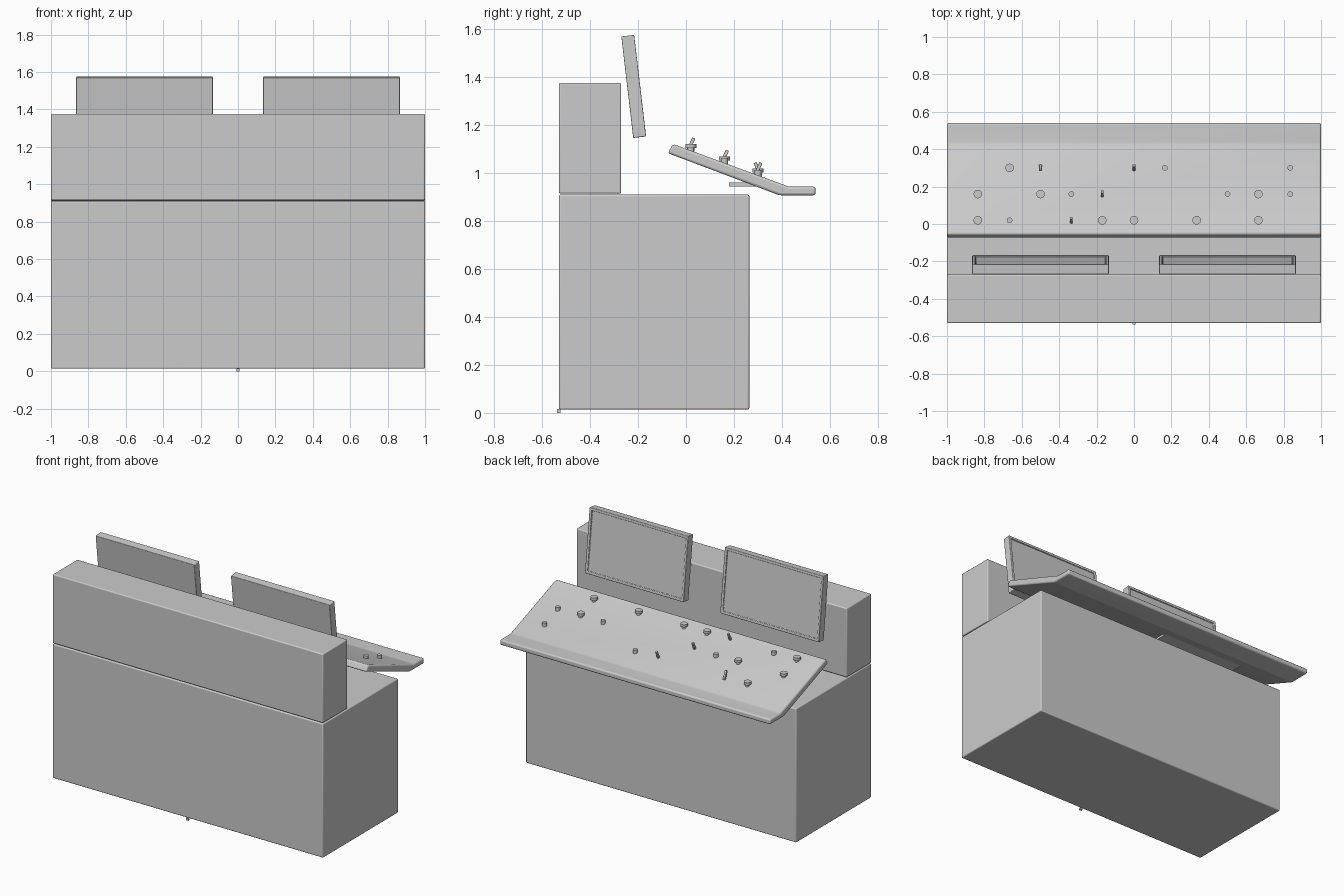
import bpy, math
from mathutils import Matrix

if "Cube" in bpy.data.objects:
    bpy.data.objects.remove(bpy.data.objects["Cube"])

grey = bpy.data.materials.new("light_grey")
grey.diffuse_color = (0.6, 0.6, 0.6, 1)
grey.use_nodes = True
grey.node_tree.nodes["Principled BSDF"].inputs["Base Color"].default_value = grey.diffuse_color


def finish(obj, name, bevel=0.0):
    obj.name = name
    obj.data.materials.clear()
    obj.data.materials.append(grey)
    if bevel:
        m = obj.modifiers.new("soft_edges", 'BEVEL')
        m.width = bevel
        m.segments = 3
        m.limit_method = 'ANGLE'
        m.angle_limit = math.radians(15)
    bpy.ops.object.select_all(action='DESELECT')
    obj.select_set(True)
    bpy.context.view_layer.objects.active = obj
    bpy.ops.object.shade_smooth_by_angle(angle=math.radians(35))
    return obj


def box(name, x, y, z, bevel=0.0):
    """Box from (min, max) ranges."""
    bpy.ops.mesh.primitive_cube_add(size=1)
    o = bpy.context.object
    lo, hi = zip(x, y, z)
    o.data.transform(Matrix.Diagonal([b - a for a, b in zip(lo, hi)] + [1]))
    o.location = [(a + b) / 2 for a, b in zip(lo, hi)]
    return finish(o, name, bevel)


def disc(name, loc, radius, depth, sides=16):
    bpy.ops.mesh.primitive_cylinder_add(vertices=sides, radius=radius, depth=depth, location=loc)
    return finish(bpy.context.object, name)


# Cabinet and rear housing
box("cabinet", (-1, 1), (-0.53, 0.264), (0.014, 0.91), 0.007)
box("rear_housing", (-1, 1), (-0.53, -0.27), (0.914, 1.376), 0.007)
box("floor_stud", (-0.008, 0.008), (-0.537, -0.523), (0, 0.016))

# Sloping control panel with a flat front lip, extruded from its side profile
profile = [(-0.054, 1.121), (0.43, 0.943), (0.54, 0.943),
           (0.54, 0.907), (0.39, 0.907), (-0.076, 1.083)]
n = len(profile)
verts = [(x, y, z) for x in (-1, 1) for y, z in profile]
faces = [tuple(range(n))[::-1], tuple(range(n, 2 * n))]
faces += [(i, (i + 1) % n, (i + 1) % n + n, i + n) for i in range(n)]
mesh = bpy.data.meshes.new("control_panel")
mesh.from_pydata(verts, [], faces)
import bmesh
bm = bmesh.new()
bm.from_mesh(mesh)
bmesh.ops.recalc_face_normals(bm, faces=bm.faces)
bm.to_mesh(mesh)
bm.free()
panel = bpy.data.objects.new("control_panel", mesh)
bpy.context.collection.objects.link(panel)
finish(panel, "control_panel", 0.01)

# Thin tray under the panel
box("under_tray", (-0.65, -0.02), (0.18, 0.30), (0.944, 0.96))


def screen(name, cx):
    """Tilted monitor with a shallow recessed screen on its +y face."""
    o = box(name, (cx - 0.365, cx + 0.365), (-0.245, -0.191), (1.148, 1.574))
    b = bmesh.new()
    b.from_mesh(o.data)
    front = max(b.faces, key=lambda f: f.normal.y)
    outer = [e for e in b.edges]
    bmesh.ops.inset_individual(b, faces=[front], thickness=0.025)
    bmesh.ops.inset_individual(b, faces=[front], thickness=0.0005, depth=-0.008)
    b.to_mesh(o.data)
    b.free()
    finish(o, name, 0.008)
    o.modifiers[0].angle_limit = math.radians(30)
    o.rotation_euler.x = math.radians(6.7)


for side, cx in (("right", 0.5), ("left", -0.5)):
    screen(side + "_monitor", cx)

# Controls in three rows: large buttons, small buttons and levers (x positions)
rows = {
    0.02: ([-0.835, -0.17, 0, 0.335, 0.665], [-0.665], [(-0.335, 1)]),
    0.16: ([-0.835, -0.5, 0.665], [-0.335, 0.5, 0.835], [(-0.17, 1)]),
    0.30: ([-0.665], [0.165, 0.835], [(-0.5, -1), (0, 1)]),
}
for y, (large, small, levers) in rows.items():
    z = 1.121 - (y + 0.054) * 0.368   # panel surface height
    for x in large:
        disc("large_button", (x, y, z + 0.019), 0.023, 0.017)
        disc("large_button_stem", (x, y, z), 0.014, 0.03, 12)
    for x in small:
        disc("small_button", (x, y, z + 0.008), 0.015, 0.026)
    for x, lean in levers:
        o = box("lever", (x - 0.007, x + 0.007), (y - 0.007, y + 0.007), (z - 0.005, z + 0.055), 0.002)
        o.rotation_euler.x = -lean * math.radians(24)
